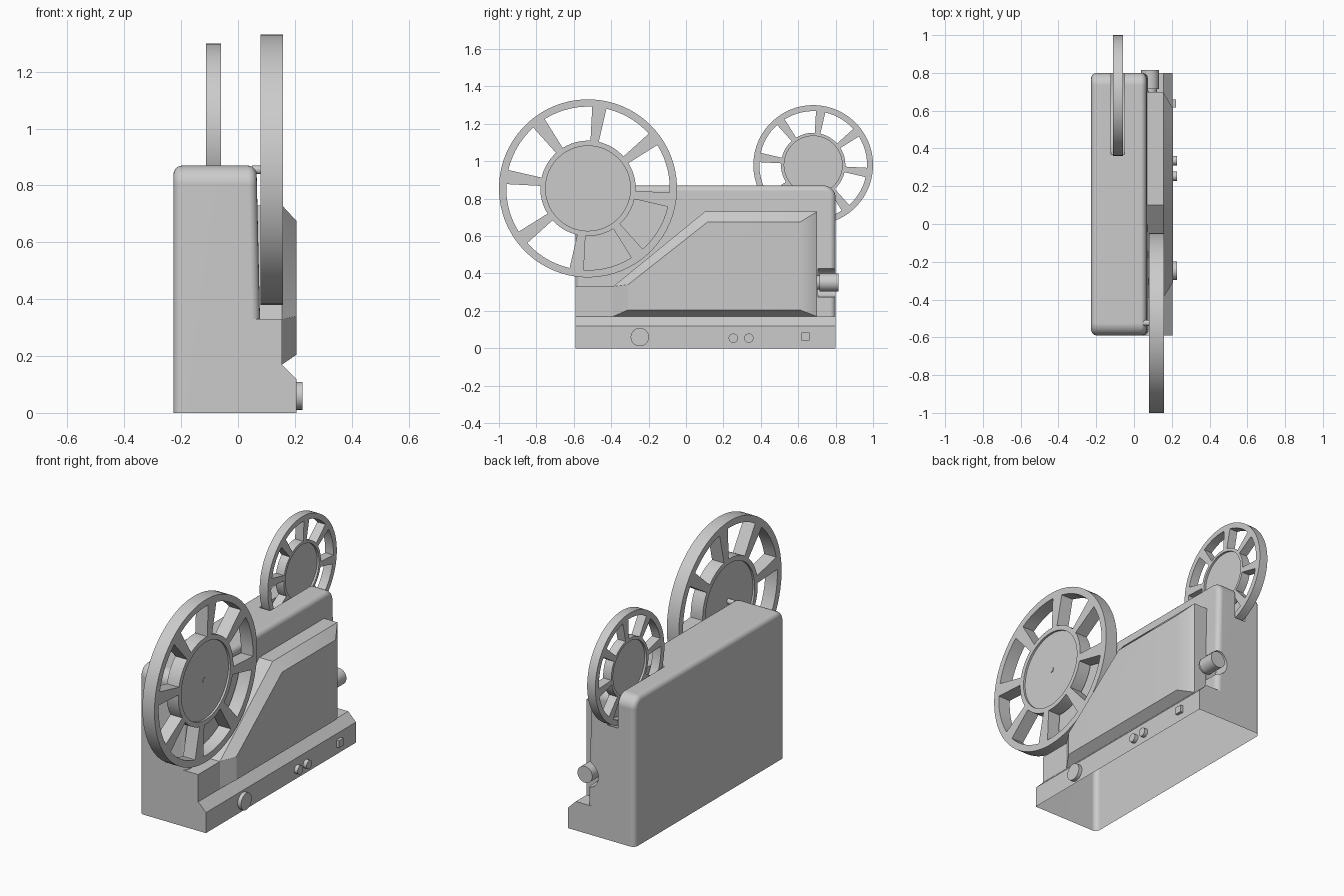
import bpy, bmesh, math
from mathutils import Matrix

if "Cube" in bpy.data.objects:
    bpy.data.objects.remove(bpy.data.objects["Cube"])


def shade(ob, angle=30):
    bpy.ops.object.select_all(action='DESELECT')
    ob.select_set(True)
    bpy.context.view_layer.objects.active = ob
    bpy.ops.object.shade_smooth_by_angle(angle=math.radians(angle))


def finish(name, bm):
    bmesh.ops.recalc_face_normals(bm, faces=bm.faces)
    me = bpy.data.meshes.new(name)
    bm.to_mesh(me)
    bm.free()
    ob = bpy.data.objects.new(name, me)
    bpy.context.collection.objects.link(ob)
    shade(ob)
    return ob


def loft(name, rings):
    """Capped solid through matching outlines of (x, y, z) points."""
    bm = bmesh.new()
    vs = [[bm.verts.new(p) for p in ring] for ring in rings]
    bm.faces.new(vs[0])
    bm.faces.new(vs[-1])
    n = len(vs[0])
    for a, b in zip(vs, vs[1:]):
        for i in range(n):
            j = (i + 1) % n
            bm.faces.new((a[i], a[j], b[j], b[i]))
    return finish(name, bm)


def prism_x(name, yz, x0, x1, yz_far=None):
    return loft(name, [[(x0, y, z) for y, z in yz],
                       [(x1, y, z) for y, z in (yz_far or yz)]])


def cylinder(name, center, r, length, axis='X', seg=40):
    bm = bmesh.new()
    rot = Matrix.Rotation(math.pi / 2, 4, 'Y' if axis == 'X' else 'X')
    bmesh.ops.create_cone(bm, cap_ends=True, segments=seg, radius1=r, radius2=r,
                          depth=length, matrix=Matrix.Translation(center) @ rot)
    return finish(name, bm)


def combine(ob, other, operation):
    mod = ob.modifiers.new("combine", 'BOOLEAN')
    mod.object, mod.operation, mod.solver = other, operation, 'EXACT'
    bpy.context.view_layer.objects.active = ob
    bpy.ops.object.modifier_apply(modifier=mod.name)
    bpy.data.objects.remove(other)


def reel(name, x0, x1, cy, cz, radii):
    """Eight-spoked film reel; radii = hub disc, hub ring, rim inside, rim outside."""
    bm = bmesh.new()
    n, start = 72, math.radians(77)
    rings = [[bm.verts.new((x0, cy + r * math.cos(start + i * math.tau / n),
                            cz + r * math.sin(start + i * math.tau / n)))
              for i in range(n)] for r in radii]
    for k in range(3):
        for i in range(n):
            if k == 1 and i % 9 > 1:      # open windows between spokes
                continue
            j = (i + 1) % n
            bm.faces.new((rings[k][i], rings[k][j], rings[k + 1][j], rings[k + 1][i]))
    ext = bmesh.ops.extrude_face_region(bm, geom=bm.faces[:], use_keep_orig=True)
    verts = [g for g in ext['geom'] if isinstance(g, bmesh.types.BMVert)]
    bmesh.ops.translate(bm, verts=verts, vec=(x1 - x0, 0, 0))
    finish(name, bm)
    cylinder(name + "_hub_disc", ((x0 + x1) / 2, cy, cz), radii[0] + 0.001,
             x1 - x0 - 0.024, seg=72)


# main housing: rounded side profile, leaning right wall, softened rims
Y0, Y1, H, R, B = -0.59, 0.80, 0.87, 0.065, 0.03


def housing_ring(x, inset, lean):
    pts = [(Y0 + inset, 0), (Y1 - inset, 0)]
    for cy, a0 in ((Y1 - R, 0), (Y0 + R, 90)):
        for i in range(9):
            a = math.radians(a0 + i * 90 / 8)
            r = R - inset
            pts.append((cy + r * math.cos(a), H - R + r * math.sin(a)))
    return [(x - lean * z / H, y, z) for y, z in pts]


steps = [math.radians(i * 18) for i in range(6)]
rings = [housing_ring(-0.227 + B * (1 - math.sin(a)), B * (1 - math.cos(a)), 0)
         for a in reversed(steps)]
rings.reverse()
rings = [housing_ring(-0.227 + B * (1 - math.cos(a)), B * (1 - math.sin(a)), 0)
         for a in steps]
rings += [housing_ring(0.085 - B * (1 - math.cos(a)), B * (1 - math.sin(a)), 0.02)
          for a in reversed(steps)]
housing = loft("housing", rings)

# slot for the rear reel and round recess for the lens
combine(housing, cylinder("slot_cutter", (-0.0855, 0.68, 0.98), 0.33, 0.07, seg=72),
        'DIFFERENCE')
combine(housing, cylinder("recess_cutter", (0.085, 0.795, 0.35), 0.077, 0.18, 'Y'),
        'DIFFERENCE')

# base ledge with chamfered top edge
base = [(0.03, 0), (0.205, 0), (0.205, 0.12), (0.155, 0.17), (0.03, 0.17)]
ledge = loft("base_ledge", [[(x, y, z) for x, z in base] for y in (Y0, Y1)])

# stepped side block and raised tapered cover
block = prism_x("side_block", [(Y0, 0.15), (Y0, 0.33), (-0.39, 0.33), (0.10, 0.73),
                               (0.70, 0.73), (0.70, 0.15)], 0.035, 0.155)
cover = prism_x(
    "side_cover",
    [(-0.39, 0.17), (-0.39, 0.33), (0.10, 0.73), (0.70, 0.73), (0.70, 0.17)],
    0.155, 0.206,
    [(-0.31, 0.205), (-0.31, 0.34), (0.115, 0.675), (0.61, 0.675), (0.61, 0.205)])
for part in (ledge, block, cover):
    combine(housing, part, 'UNION')

# open underside
bm = bmesh.new()
bm.from_mesh(housing.data)
under = [f for f in bm.faces if all(abs(v.co.z) < 1e-4 for v in f.verts)]
bmesh.ops.delete(bm, geom=under, context='FACES')
bm.to_mesh(housing.data)
bm.free()
shade(housing)
housing.modifiers.new("even_shading", 'WEIGHTED_NORMAL').keep_sharp = True

# lens barrel
cylinder("lens_neck", (0.085, 0.72, 0.352), 0.038, 0.08, 'Y')
cylinder("lens_barrel", (0.085, 0.765, 0.352), 0.048, 0.10, 'Y')

# reels and the front axle
reel("front_reel", 0.08, 0.158, -0.524, 0.855, (0.227, 0.255, 0.437, 0.476))
cylinder("front_axle", (0.1, -0.524, 0.855), 0.015, 0.1, seg=20)
reel("rear_reel", -0.112, -0.059, 0.68, 0.98, (0.155, 0.172, 0.288, 0.32))

# controls on the base ledge
for nm, y, z, r in (("large_dial", -0.247, 0.06, 0.049),
                    ("button_a", 0.253, 0.054, 0.025), ("button_b", 0.336, 0.054, 0.025)):
    cylinder(nm, (0.211, y, z), r, 0.032, seg=32)
prism_x("square_switch", [(0.618, 0.042), (0.66, 0.042), (0.66, 0.084), (0.618, 0.084)],
        0.195, 0.222)
